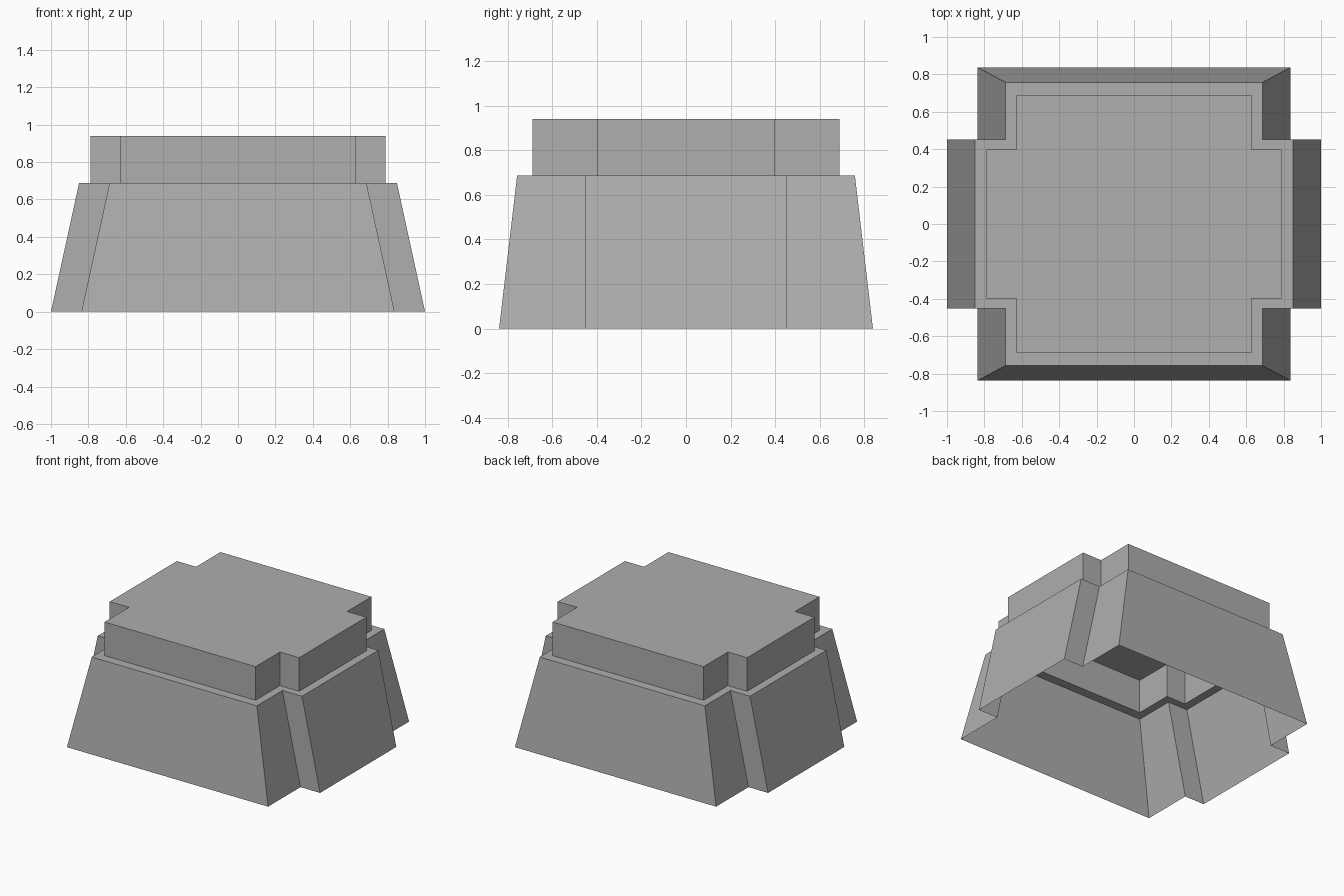
import bpy
import bmesh

cube = bpy.data.objects.get("Cube")
if cube:
    bpy.data.objects.remove(cube, do_unlink=True)

colour = (0.425, 0.425, 0.425, 1)
grey = bpy.data.materials.new("mid grey")
grey.use_nodes = True
grey.diffuse_color = colour
grey.node_tree.nodes["Principled BSDF"].inputs["Base Color"].default_value = colour


def cross_ring(bm, wing_x, wing_y, body_x, body_y, z):
    """Counter-clockwise outline of a block with notched corners."""
    quarter = [(wing_x, wing_y), (body_x, wing_y), (body_x, body_y)]
    points = []
    for sx, sy in ((1, 1), (-1, 1), (-1, -1), (1, -1)):
        corner = [(sx * x, sy * y, z) for x, y in quarter]
        points += corner if sx * sy > 0 else corner[::-1]
    return [bm.verts.new(p) for p in points]


def bridge(bm, lower, upper):
    for i in range(len(lower)):
        j = (i + 1) % len(lower)
        bm.faces.new((lower[i], lower[j], upper[j], upper[i]))


def make_part(name, sections, closed_top=False):
    bm = bmesh.new()
    rings = [cross_ring(bm, *s) for s in sections]
    for lower, upper in zip(rings, rings[1:]):
        bridge(bm, lower, upper)
    if closed_top:
        bm.faces.new(rings[-1])
    mesh = bpy.data.meshes.new(name)
    bm.to_mesh(mesh)
    bm.free()
    mesh.materials.append(grey)
    obj = bpy.data.objects.new(name, mesh)
    bpy.context.collection.objects.link(obj)


foot = (1.0, 0.453, 0.837, 0.838, 0)
shoulder = (0.85, 0.453, 0.687, 0.757, 0.687)
cap_base = (0.788, 0.399, 0.628, 0.688, 0.687)
cap_top = cap_base[:4] + (0.94,)

# Hollow flared skirt with its narrow ledge, open underneath
make_part("flared_skirt", [foot, shoulder, cap_base])
# Straight-sided cap, hollow from below
make_part("raised_cap", [cap_base, cap_top], closed_top=True)
